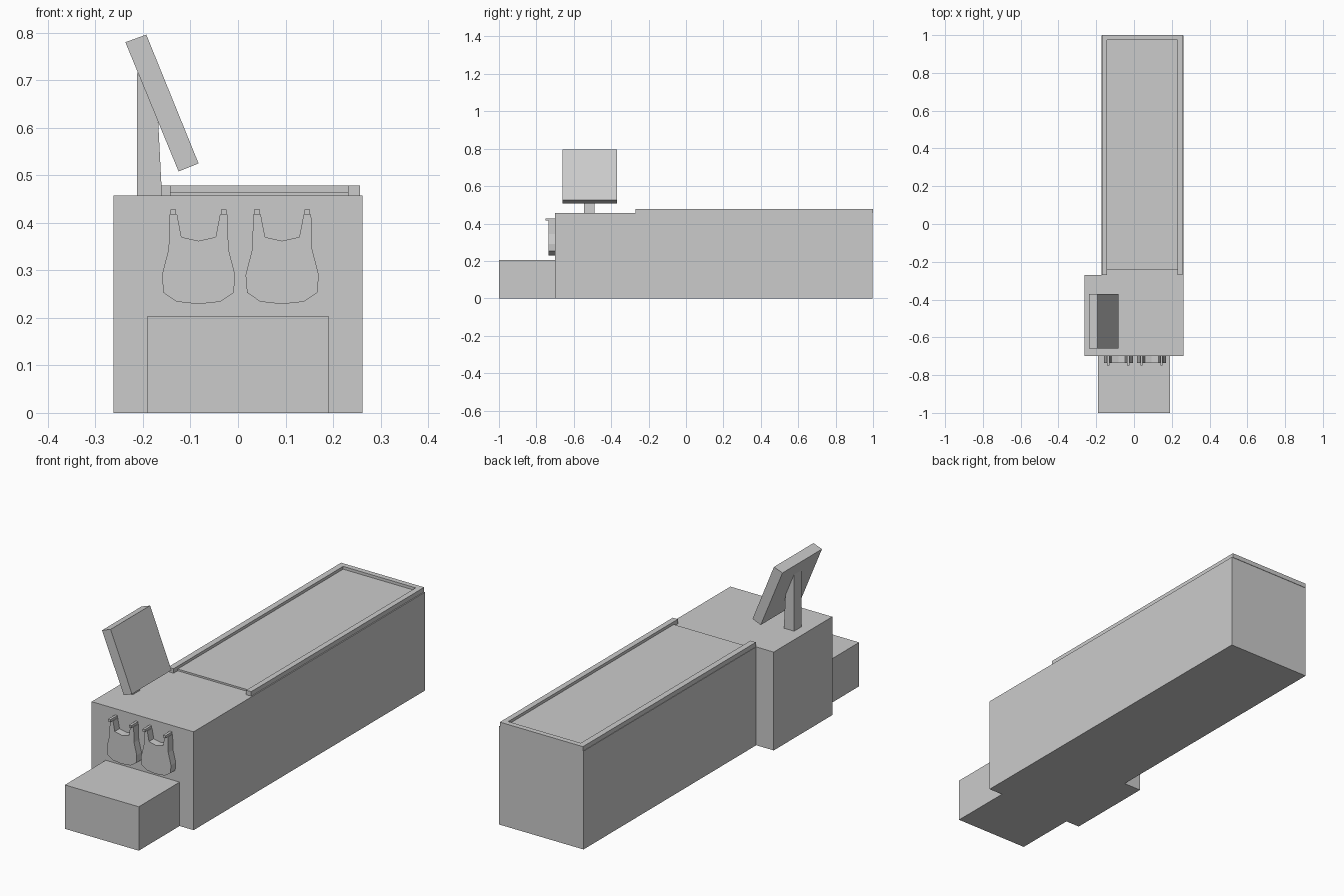
import bpy
import bmesh

if "Cube" in bpy.data.objects:
    bpy.data.objects.remove(bpy.data.objects["Cube"], do_unlink=True)

grey = bpy.data.materials.new("light grey")
grey.use_nodes = True
grey.diffuse_color = (0.6, 0.6, 0.6, 1)
grey.node_tree.nodes["Principled BSDF"].inputs["Base Color"].default_value = (0.6, 0.6, 0.6, 1)


def prism(name, outline, start, end, axis):
    """Extrude a 2D outline along y (outline is x, z) or z (outline is x, y)."""
    def place(p, depth):
        return (p[0], depth, p[1]) if axis == "y" else (p[0], p[1], depth)

    bm = bmesh.new()
    base = bm.faces.new([bm.verts.new(place(p, start)) for p in outline])
    grown = bmesh.ops.extrude_face_region(bm, geom=[base])
    moved = [v for v in grown["geom"] if isinstance(v, bmesh.types.BMVert)]
    step = (0, end - start, 0) if axis == "y" else (0, 0, end - start)
    bmesh.ops.translate(bm, verts=moved, vec=step)
    bmesh.ops.recalc_face_normals(bm, faces=bm.faces)
    mesh = bpy.data.meshes.new(name)
    bm.to_mesh(mesh)
    bm.free()
    mesh.materials.append(grey)
    obj = bpy.data.objects.new(name, mesh)
    bpy.context.collection.objects.link(obj)
    return obj


def box(name, x0, x1, y0, y1, z0, z1):
    return prism(name, [(x0, y0), (x1, y0), (x1, y1), (x0, y1)], z0, z1, "z")


# Counter: wide till end joined to a narrower belt section
top = 0.457
prism("counter", [(-0.262, -0.7), (0.262, -0.7), (0.262, 0.998), (-0.172, 0.998),
                  (-0.172, -0.27), (-0.262, -0.27)], 0, top, "z")
box("bagging_shelf", -0.19, 0.19, -1, -0.7, 0, 0.204)

# Belt and the U-shaped rim around it
box("conveyor_belt", -0.142, 0.231, -0.24, 0.975, top, 0.465)
prism("belt_rim", [(-0.17, -0.27), (-0.142, -0.27), (-0.142, 0.975), (0.231, 0.975),
                   (0.231, -0.27), (0.257, -0.27), (0.257, 1), (-0.17, 1)],
      top, 0.478, "z")

# Tilted screen on its post
prism("screen", [(-0.237, 0.78), (-0.125, 0.508), (-0.083, 0.525), (-0.193, 0.796)],
      -0.66, -0.37, "y")
prism("screen_post", [(-0.213, top), (-0.16, top), (-0.168, 0.614), (-0.212, 0.719)],
      -0.545, -0.49, "y")

# Hanging bags with hooks; the half outline is mirrored about the bag centre
half = [(0, 0.362), (0.036, 0.37), (0.045, 0.417), (0.061, 0.417), (0.063, 0.345),
        (0.077, 0.29), (0.074, 0.253), (0.046, 0.234), (0, 0.229)]
mirrored = [(-x, z) for x, z in reversed(half[1:-1])]
for side, cx in (("right", -0.083), ("left", 0.093)):
    prism(f"bag_{side}", [(cx + x, z) for x, z in half + mirrored], -0.735, -0.7, "y")
    for label, dx in (("outer", -0.053), ("inner", 0.053)):
        x = cx + dx
        box(f"hook_{side}_{label}", x - 0.006, x + 0.006, -0.75, -0.7, 0.417, 0.428)
